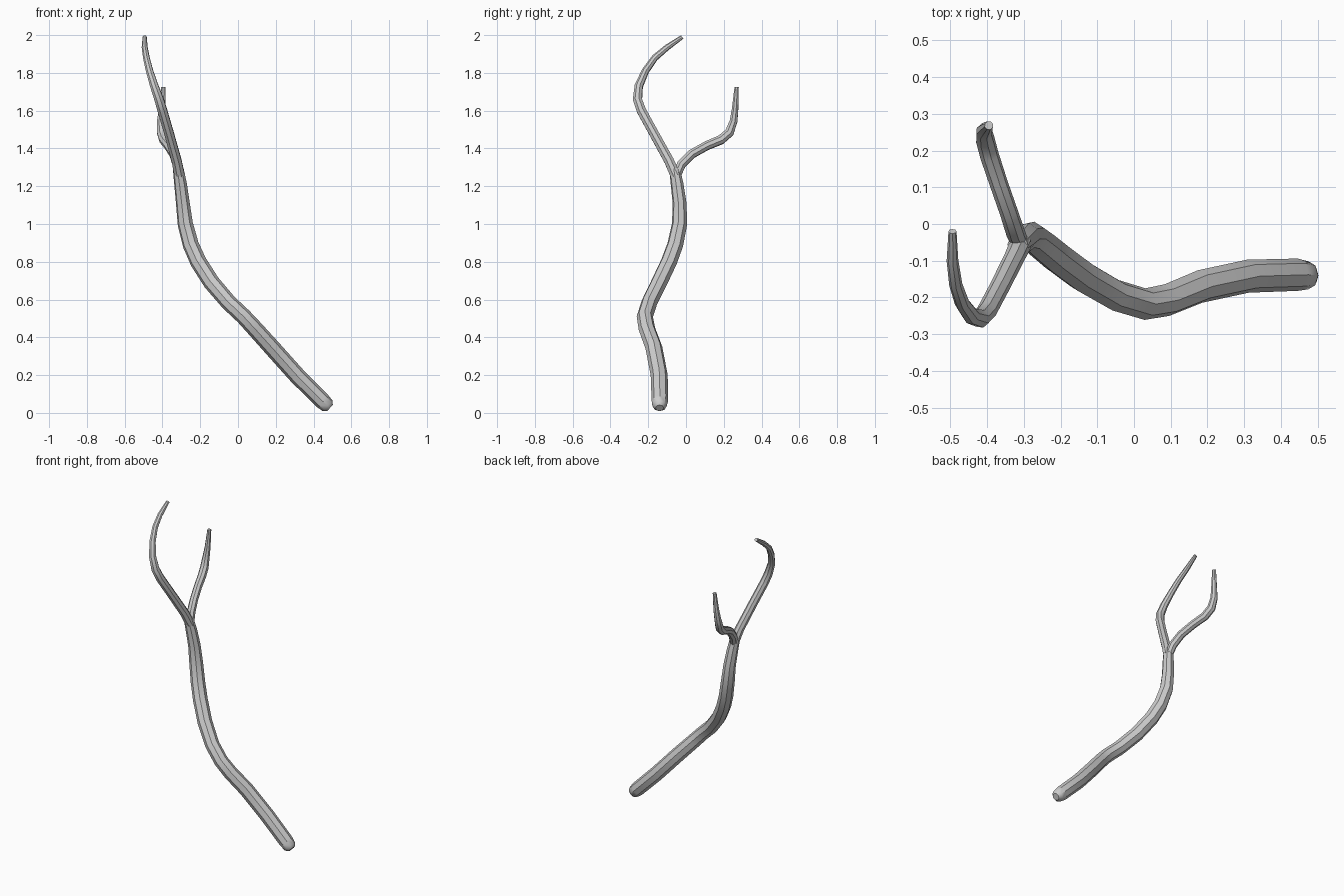
import bpy


def limb(name, points):
    """Tapered eight-sided tube through (x, y, z, radius) points."""
    curve = bpy.data.curves.new(name, 'CURVE')
    curve.dimensions = '3D'
    curve.twist_mode = 'MINIMUM'
    curve.bevel_depth = 1.0
    curve.bevel_resolution = 2
    curve.use_fill_caps = True
    spline = curve.splines.new('POLY')
    spline.points.add(len(points) - 1)
    for p, (x, y, z, r) in zip(spline.points, points):
        p.co = (x, y, z, 1)
        p.radius = r
    obj = bpy.data.objects.new(name, curve)
    bpy.context.collection.objects.link(obj)
    bpy.ops.object.select_all(action='DESELECT')
    obj.select_set(True)
    bpy.context.view_layer.objects.active = obj
    bpy.ops.object.convert(target='MESH')
    bpy.ops.object.shade_smooth_by_angle(angle=0.7)


# Leaning trunk with a blunt rounded foot
limb("trunk", [
    (0.487, -0.14, 0.026, 0.022), (0.475, -0.14, 0.037, 0.038),
    (0.445, -0.138, 0.065, 0.044), (0.31, -0.142, 0.20, 0.045),
    (0.18, -0.17, 0.345, 0.045), (0.09, -0.207, 0.445, 0.044),
    (0.03, -0.218, 0.51, 0.043), (-0.05, -0.194, 0.585, 0.043),
    (-0.14, -0.142, 0.69, 0.044), (-0.21, -0.09, 0.80, 0.044),
    (-0.25, -0.057, 0.89, 0.043), (-0.279, -0.034, 1.0, 0.041),
    (-0.292, -0.034, 1.11, 0.037), (-0.304, -0.047, 1.21, 0.034),
    (-0.316, -0.06, 1.29, 0.029)])

# Tall branch, sweeping forward then curling back
limb("tall_branch", [
    (-0.308, -0.052, 1.25, 0.030), (-0.325, -0.09, 1.335, 0.028),
    (-0.365, -0.17, 1.48, 0.027), (-0.40, -0.236, 1.60, 0.027),
    (-0.418, -0.257, 1.66, 0.026), (-0.443, -0.25, 1.73, 0.023),
    (-0.468, -0.215, 1.81, 0.020), (-0.485, -0.165, 1.88, 0.018),
    (-0.494, -0.10, 1.935, 0.016), (-0.494, -0.02, 1.99, 0.011)])

# Short branch, reaching back then turning upright
limb("short_branch", [
    (-0.31, -0.052, 1.25, 0.024), (-0.322, -0.025, 1.315, 0.026),
    (-0.34, 0.03, 1.37, 0.025), (-0.368, 0.11, 1.415, 0.025),
    (-0.393, 0.185, 1.446, 0.026), (-0.405, 0.23, 1.485, 0.026),
    (-0.408, 0.252, 1.545, 0.022), (-0.402, 0.26, 1.61, 0.018),
    (-0.395, 0.268, 1.725, 0.012)])
